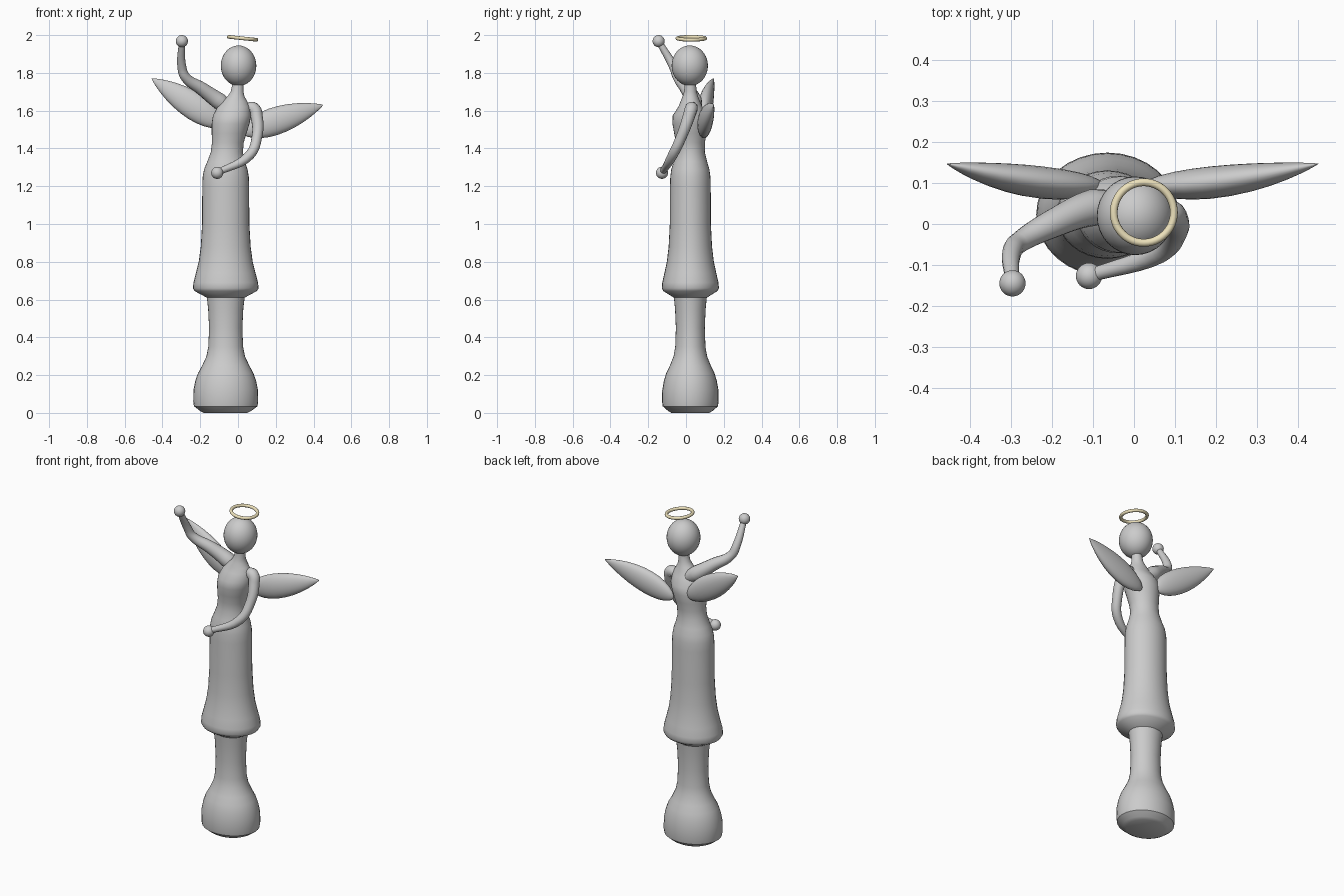
import bpy, math
from mathutils import Vector

if "Cube" in bpy.data.objects:
    bpy.data.objects.remove(bpy.data.objects["Cube"])

X, Y = Vector((1, 0, 0)), Vector((0, 1, 0))


def loft(name, rings, u, v, sides=32):
    """Skin elliptical rings (centre, radius along u, radius along v) and cap both ends."""
    verts, faces = [], []
    for c, a, b in rings:
        for i in range(sides):
            t = 2 * math.pi * i / sides
            verts.append(Vector(c) + u * a * math.cos(t) + v * b * math.sin(t))
    for k in range(0, (len(rings) - 1) * sides, sides):
        for i in range(sides):
            j = (i + 1) % sides
            faces.append((k + i, k + j, k + sides + j, k + sides + i))
    faces.append(tuple(reversed(range(sides))))
    faces.append(tuple(range(len(verts) - sides, len(verts))))
    me = bpy.data.meshes.new(name)
    me.from_pydata(verts, [], faces)
    # normals must point outward whichever way the rings run
    if u.cross(v).dot(Vector(rings[-1][0]) - Vector(rings[0][0])) < 0:
        me.flip_normals()
    me.shade_smooth()
    me.set_sharp_from_angle(angle=math.radians(40))
    ob = bpy.data.objects.new(name, me)
    bpy.context.collection.objects.link(ob)


def ball(name, loc, size):
    bpy.ops.mesh.primitive_uv_sphere_add(segments=32, ring_count=20, location=loc, radius=1)
    ob = bpy.context.object
    ob.name = name
    ob.scale = size
    ob.data.shade_smooth()


def arm(name, pts):
    """Tapered tube through points (x, y, z, radius), with a ball hand at the end."""
    cu = bpy.data.curves.new(name, 'CURVE')
    cu.dimensions = '3D'
    cu.bevel_depth = 1
    cu.bevel_resolution = 5
    cu.resolution_u = 6
    cu.use_fill_caps = True
    sp = cu.splines.new('BEZIER')
    sp.bezier_points.add(len(pts) - 1)
    for p, q in zip(sp.bezier_points, pts):
        p.co = q[:3]
        p.radius = q[3]
        p.handle_left_type = p.handle_right_type = 'AUTO'
    ob = bpy.data.objects.new(name, cu)
    bpy.context.collection.objects.link(ob)
    bpy.ops.object.select_all(action='DESELECT')
    ob.select_set(True)
    bpy.context.view_layer.objects.active = ob
    bpy.ops.object.convert(target='MESH')
    bpy.context.object.data.shade_smooth()
    ball(name.replace("arm", "hand"), pts[-1][:3], (.032,) * 3)


def wing(name, root, tip, steps=14):
    """Thick leaf with a blunt root and pointed tip, sweeping slightly backwards."""
    root, tip = Vector(root), Vector(tip)
    d = tip - root
    side = Vector((-d.z, 0, d.x)).normalized()
    rings = []
    for i in range(steps + 1):
        f = (1 - math.cos(math.pi * i / steps)) / 2
        w = .198 * f ** .6 * (1 - f) ** .9 + .001
        c = root + d * f
        c.y = .093 + .054 * f * f
        rings.append((c, w, w * .54))
    loft(name, rings, side, Y, 24)


# gown: foot, stem, skirt, waist, bust and neck as one figure, (height, radius)
profile = [(0, .115), (.01, .135), (.035, .168), (.06, .172), (.12, .171), (.17, .161),
           (.21, .147), (.25, .125), (.3, .102), (.35, .092), (.45, .088), (.55, .093),
           (.61, .1), (.645, .165), (.66, .174), (.69, .171), (.74, .158), (.8, .143),
           (.88, .132), (1, .125), (1.2, .124), (1.25, .122), (1.29, .115), (1.33, .1),
           (1.38, .085), (1.43, .084), (1.48, .092), (1.53, .1), (1.575, .101), (1.62, .086),
           (1.65, .065), (1.675, .045), (1.7, .034), (1.74, .03), (1.78, .032)]
rings = []
for z, r in profile:
    t = min(max((z - 1.27) / .45, 0), 1)  # upper body leans towards the head
    flat = 1 - .25 * math.exp(-((z - 1.63) / .04) ** 2)  # shoulders are thinner
    rings.append(((-.065 * (1 - t ** 1.7), .023, z), r, r * (.87 + .13 * t) * flat))
loft("gown_body", rings, X, Y)

# head
ball("head", (.003, .02, 1.838), (.094, .096, .107))

# arms and hands
arm("raised_arm", [(-.04, .045, 1.61, .035), (-.1, .04, 1.65, .045), (-.19, .005, 1.715, .036),
                   (-.28, -.045, 1.78, .026), (-.297, -.065, 1.83, .024), (-.297, -.145, 1.968, .016)])
arm("lowered_arm", [(.045, .03, 1.61, .03), (.08, .028, 1.612, .034), (.1, .012, 1.56, .032),
                    (.1, -.025, 1.46, .028), (.062, -.07, 1.365, .026), (-.11, -.127, 1.271, .016)])

# wings
wing("left_wing", (-.075, 0, 1.522), (-.457, 0, 1.77))
wing("right_wing", (.02, 0, 1.485), (.45, 0, 1.63))

# halo
bpy.ops.mesh.primitive_torus_add(major_radius=.074, minor_radius=.0095, major_segments=48,
                                 minor_segments=12, location=(.024, .028, 1.983),
                                 rotation=(0, math.radians(6), 0))
halo = bpy.context.object
halo.name = "halo"
halo.data.shade_smooth()
gold = bpy.data.materials.new("pale_gold")
gold.diffuse_color = (.85, .76, .5, 1)
gold.use_nodes = True
gold.node_tree.nodes["Principled BSDF"].inputs["Base Color"].default_value = gold.diffuse_color
halo.data.materials.append(gold)
